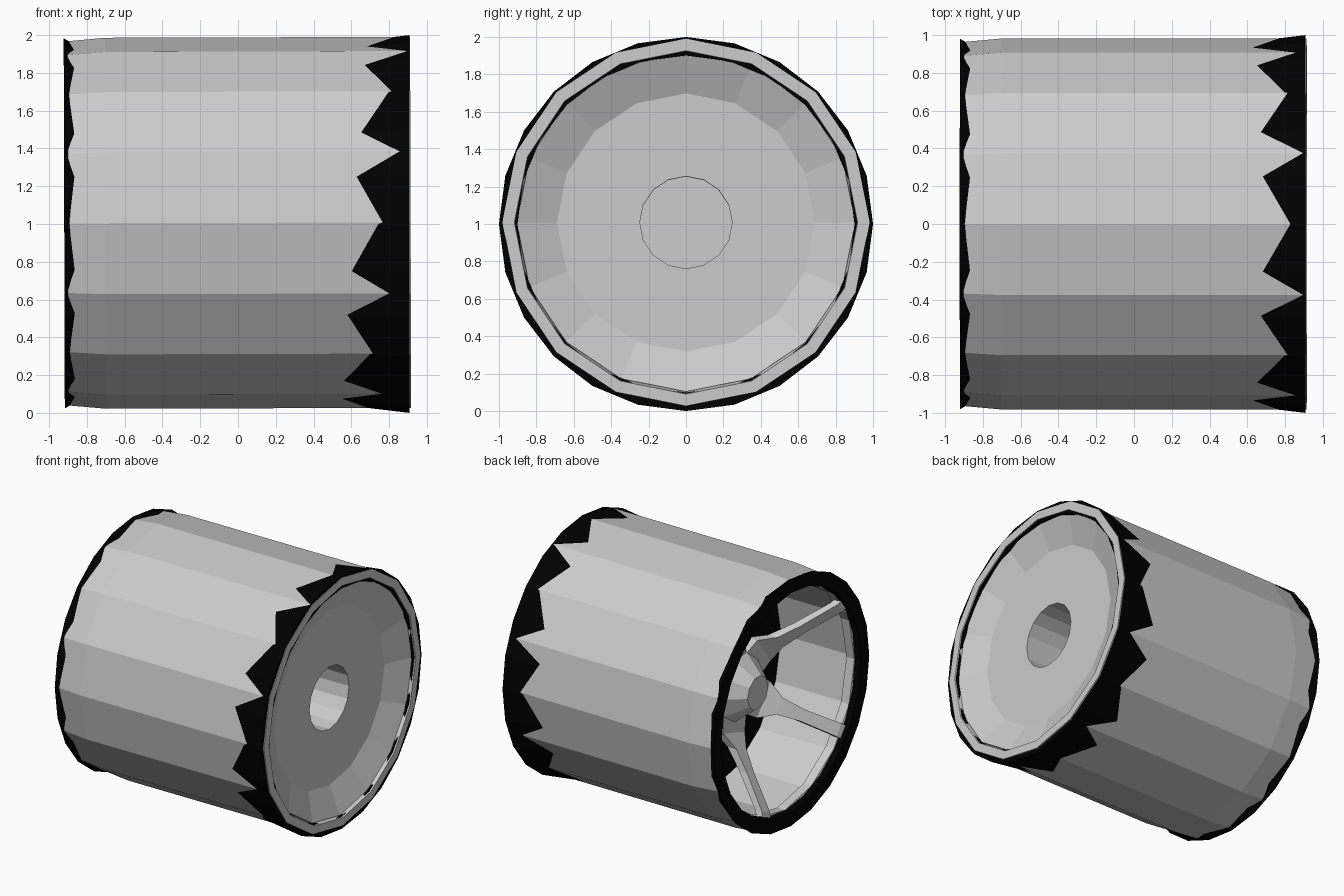
import bpy, bmesh, math
from mathutils import Vector

if "Cube" in bpy.data.objects:
    bpy.data.objects.remove(bpy.data.objects["Cube"])

CENTRE_Z = 1.006
TILT = -0.003          # the drum leans very slightly against its soot band

soot = bpy.data.materials.new("soot_black")
soot.diffuse_color = (0.0, 0.0, 0.0, 1)
soot.use_nodes = True
soot.node_tree.nodes["Principled BSDF"].inputs["Base Color"].default_value = soot.diffuse_color


def finish(name, bm, z=CENTRE_Z, tilt=TILT, mat=None):
    bmesh.ops.recalc_face_normals(bm, faces=bm.faces[:])
    me = bpy.data.meshes.new(name)
    bm.to_mesh(me)
    bm.free()
    ob = bpy.data.objects.new(name, me)
    bpy.context.collection.objects.link(ob)
    ob.location.z = z
    ob.rotation_euler.y = tilt
    if mat:
        me.materials.append(mat)
    return ob


def lathe(name, profile, sides, closed=True, **kw):
    """Revolve (x, radius) points round the x axis into a faceted solid."""
    bm = bmesh.new()
    rings = []
    for x, r in profile:
        if r == 0:
            rings.append([bm.verts.new((x, 0, 0))] * sides)
        else:
            rings.append([bm.verts.new((x, r * math.cos(a), r * math.sin(a)))
                          for a in (2 * math.pi * i / sides for i in range(sides))])
    pairs = list(zip(rings, rings[1:]))
    if closed:
        pairs.append((rings[-1], rings[0]))
    for a, b in pairs:
        for i in range(sides):
            j = (i + 1) % sides
            vs = list(dict.fromkeys((a[i], a[j], b[j], b[i])))
            if len(vs) > 2:
                bm.faces.new(vs)
    return finish(name, bm, **kw)


# Sixteen-sided drum shell with a lip inside the rear opening
lathe("drum_shell", [(-0.90, 0.964), (-0.70, 0.982), (0.914, 0.982),
                     (0.914, 0.918), (0.86, 0.905), (-0.78, 0.905),
                     (-0.80, 0.865), (-0.87, 0.865), (-0.88, 0.89)], 16)

# Dished front plate with a deep centre bore
lathe("front_dish", [(0.06, 0.0), (0.06, 0.247), (0.80, 0.247), (0.80, 0.69), (0.89, 0.905),
                     (0.85, 0.905), (0.76, 0.69), (0.76, 0.29), (0.02, 0.29), (0.02, 0.0)],
      16, closed=False)

# Soot bands: 24-sided flares cutting through the 16-sided shell make the teeth
lathe("front_soot_band", [(0.42, 0.942), (0.908, 1.0), (0.905, 0.96), (0.905, 0.902),
                          (0.86, 0.90), (0.80, 0.93)], 24, z=1.0, tilt=0, mat=soot)
lathe("rear_soot_band", [(-0.92, 0.98), (-0.89, 0.9625), (-0.84, 0.938),
                         (-0.84, 0.90), (-0.88, 0.86), (-0.92, 0.87)], 24, mat=soot)

# Dark bulkhead behind the rear hub
lathe("rear_bulkhead", [(-0.20, 0.0), (-0.20, 0.92), (-0.16, 0.92), (-0.16, 0.0)],
      16, closed=False, mat=soot)

# Tapered rear hub
lathe("rear_hub", [(-0.63, 0.0), (-0.63, 0.13), (-0.44, 0.29), (-0.19, 0.36), (-0.19, 0.0)],
      10, closed=False)

# Five spokes sweeping from the hub out to the rear rim: (radius, x, half width, thickness)
stations = [(0.18, -0.42, 0.15, 0.10), (0.33, -0.45, 0.14, 0.09), (0.43, -0.54, 0.065, 0.08),
            (0.58, -0.66, 0.045, 0.07), (0.82, -0.85, 0.05, 0.06), (0.92, -0.892, 0.055, 0.05)]
bm = bmesh.new()
for k in range(5):
    a = 2 * math.pi * k / 5
    out = Vector((0, math.cos(a), math.sin(a)))
    side = Vector((0, -math.sin(a), math.cos(a)))
    secs = []
    for r, x, w, t in stations:
        c = out * r
        secs.append([bm.verts.new(c + side * s * w + Vector((x + d * t / 2, 0, 0)))
                     for s, d in ((-1, -1), (1, -1), (1, 1), (-1, 1))])
    for p, q in zip(secs, secs[1:]):
        for i in range(4):
            j = (i + 1) % 4
            bm.faces.new((p[i], p[j], q[j], q[i]))
    bm.faces.new(secs[0])
    bm.faces.new(secs[-1])
finish("rear_spokes", bm)
